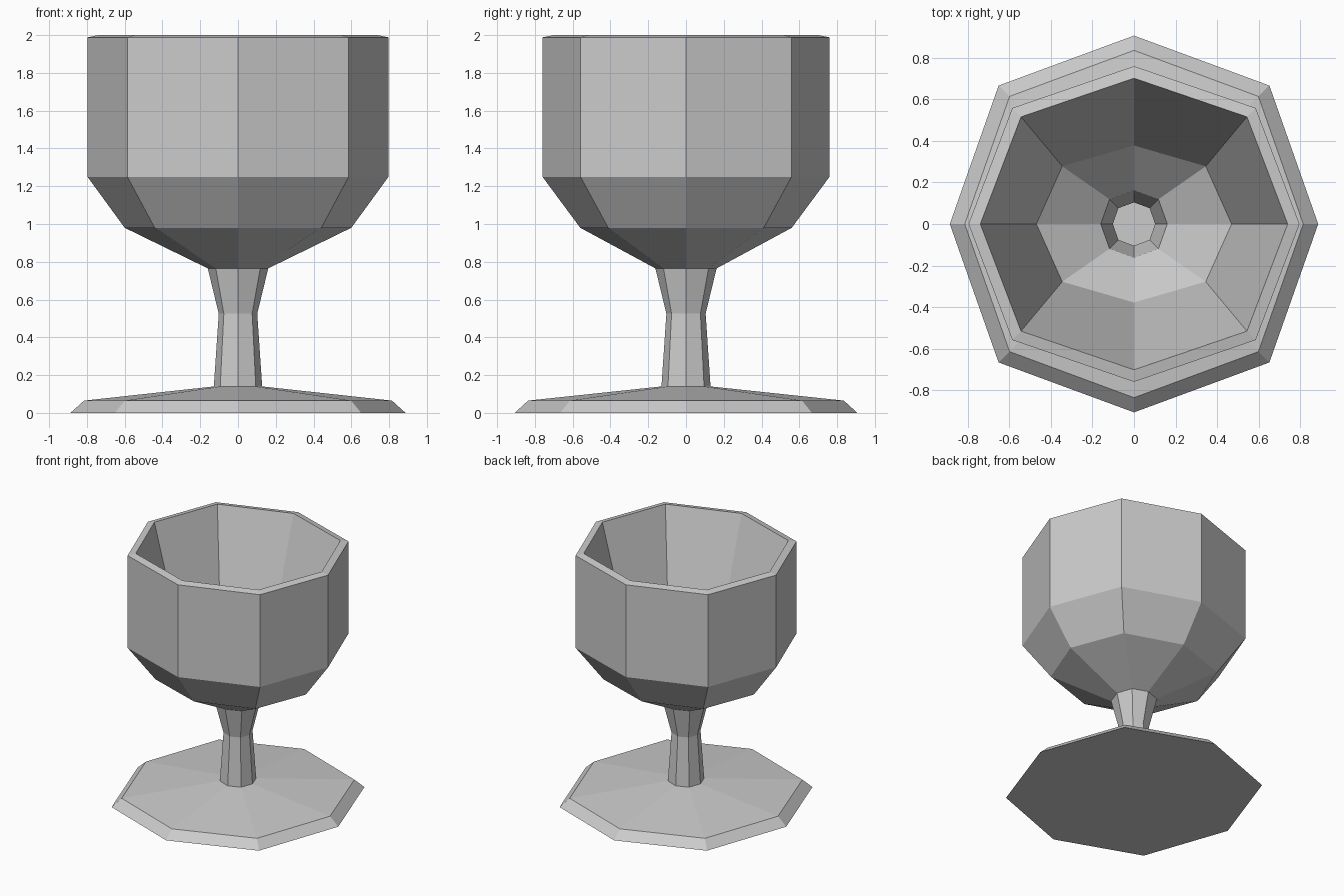
import bpy, bmesh

if "Cube" in bpy.data.objects:
    bpy.data.objects.remove(bpy.data.objects["Cube"])

D = 0.735  # corner position of the diagonal points of the eight-sided section
OCT = [(1, 0), (D, D), (0, 1), (-D, D), (-1, 0), (-D, -D), (0, -1), (D, -D)]


def lathe(name, profile, cap_start=False):
    """Skin eight-sided rings given as (x radius, y radius, z)."""
    bm = bmesh.new()
    rings = [[bm.verts.new((rx * u, ry * v, z)) for u, v in OCT]
             for rx, ry, z in profile]
    for a, b in zip(rings, rings[1:]):
        for i in range(8):
            j = (i + 1) % 8
            bm.faces.new((a[i], a[j], b[j], b[i]))
    if cap_start:
        bm.faces.new(rings[0][::-1])
    mesh = bpy.data.meshes.new(name)
    bm.to_mesh(mesh)
    bm.free()
    obj = bpy.data.objects.new(name, mesh)
    bpy.context.collection.objects.link(obj)
    return obj


# Wide foot with a bevelled edge and closed underside
lathe("foot", [(0.887, 0.907, 0), (0.815, 0.836, 0.065), (0.128, 0.13, 0.14)],
      cap_start=True)

# Hollow stem, narrowest above the middle
lathe("stem", [(0.128, 0.13, 0.14), (0.102, 0.104, 0.525), (0.16, 0.162, 0.765)])

# Bowl: outside up to the rim, then down the inside to the stem opening
lathe("bowl", [(0.16, 0.162, 0.765), (0.60, 0.56, 0.98), (0.797, 0.76, 1.25),
               (0.797, 0.76, 1.988), (0.74, 0.702, 2.0), (0.47, 0.378, 0.98),
               (0.16, 0.162, 0.766)])
